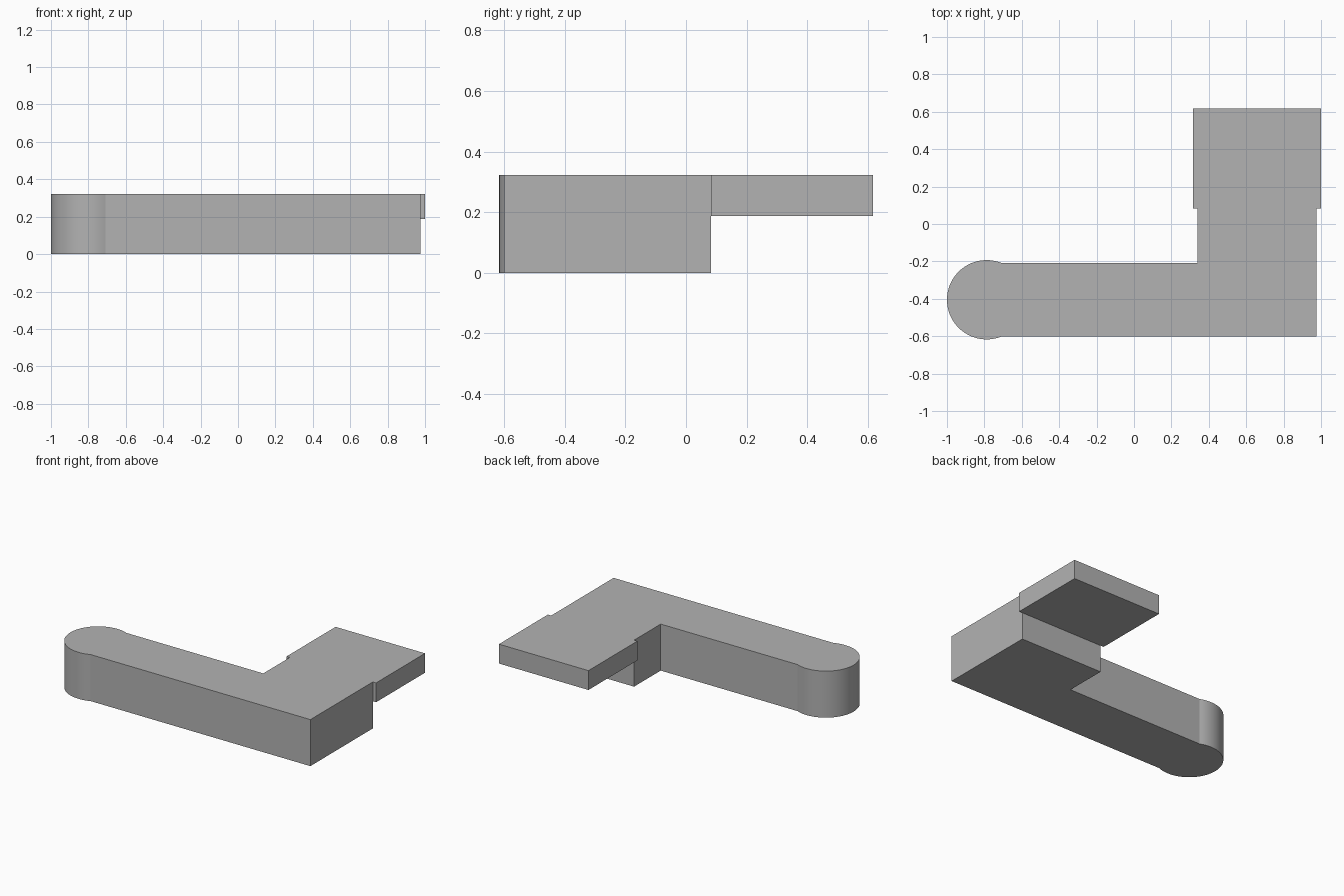
import bpy, bmesh, math

cube = bpy.data.objects.get("Cube")
if cube:
    bpy.data.objects.remove(cube, do_unlink=True)

grey = bpy.data.materials.new("plain grey")
grey.use_nodes = True
colour = (0.45, 0.45, 0.45, 1)
grey.diffuse_color = colour
grey.node_tree.nodes["Principled BSDF"].inputs["Base Color"].default_value = colour


def prism(name, outline, bottom, top):
    """Extrude a counter-clockwise outline between two heights."""
    bm = bmesh.new()
    base = bm.faces.new([bm.verts.new((x, y, bottom)) for x, y in outline])
    grown = bmesh.ops.extrude_face_region(bm, geom=[base], use_keep_orig=True)
    verts = [v for v in grown["geom"] if isinstance(v, bmesh.types.BMVert)]
    bmesh.ops.translate(bm, verts=verts, vec=(0, 0, top - bottom))
    bmesh.ops.recalc_face_normals(bm, faces=bm.faces)
    mesh = bpy.data.meshes.new(name)
    bm.to_mesh(mesh)
    bm.free()
    mesh.materials.append(grey)
    obj = bpy.data.objects.new(name, mesh)
    bpy.context.collection.objects.link(obj)
    bpy.ops.object.select_all(action="DESELECT")
    obj.select_set(True)
    bpy.context.view_layer.objects.active = obj
    bpy.ops.object.shade_smooth_by_angle(angle=math.radians(20))
    return obj


HEIGHT = 0.322
JOINT_Y = 0.082

# Rounded knob outline, running from the arm's back edge round to its front edge
radius, half_width = 0.212, 0.196
cx, cy = radius - 1, -0.405
start = math.pi - math.acos(-math.sqrt(1 - (half_width / radius) ** 2))
steps = 48
knob = []
for i in range(steps + 1):
    a = start + (2 * math.pi - 2 * start) * i / steps
    knob.append((cx + radius * math.cos(a), cy + radius * math.sin(a)))

# L-shaped body with the rounded knob at the end of its long arm
front, back = cy - half_width, cy + half_width
prism("body", knob + [(0.975, front), (0.975, JOINT_Y), (0.34, JOINT_Y), (0.34, back)],
      0, HEIGHT)

# Thinner, slightly wider plate on the short arm
prism("end_plate", [(0.315, JOINT_Y), (1, JOINT_Y), (1, 0.617), (0.315, 0.617)],
      0.188, HEIGHT)
